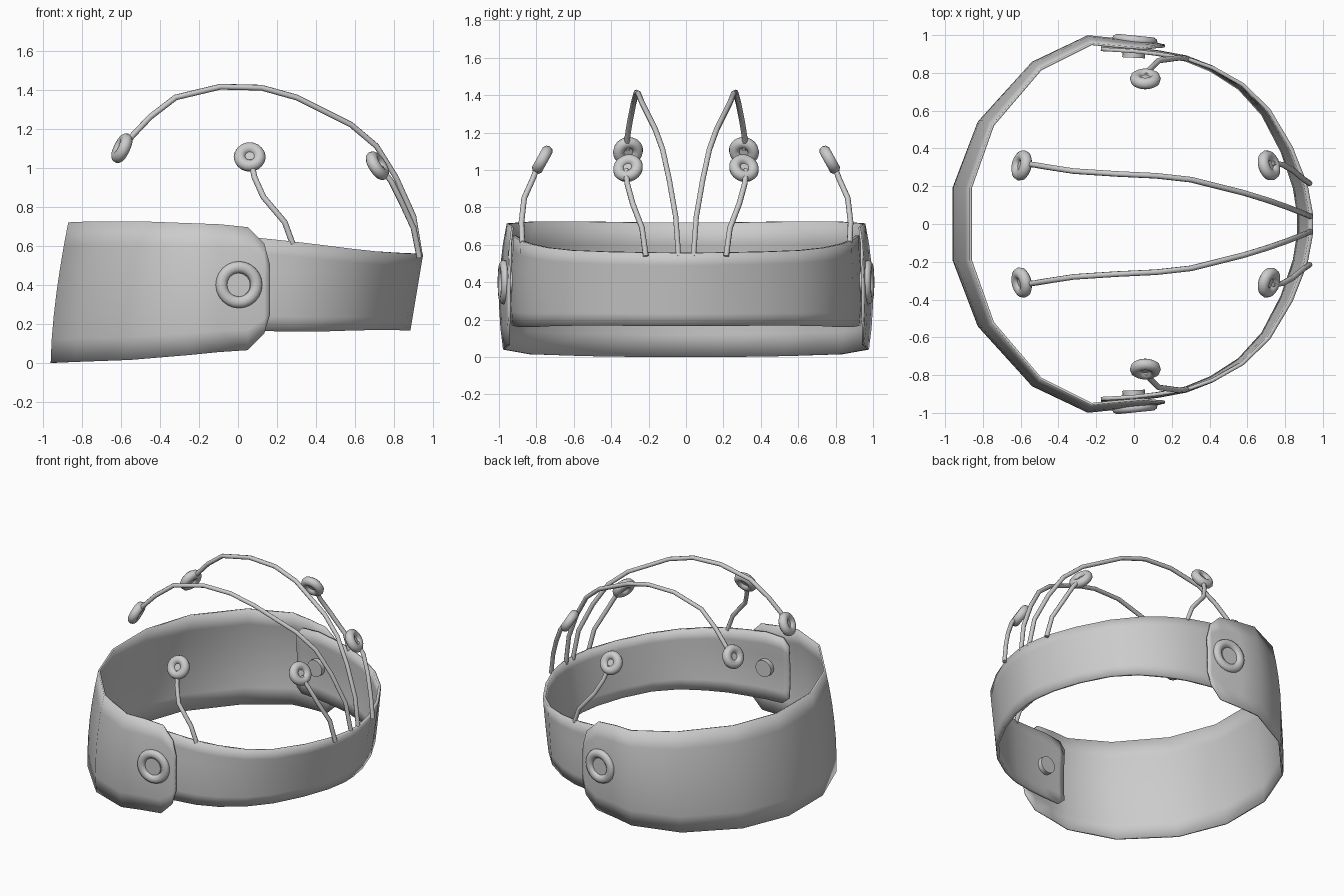
import bpy, math
from mathutils import Vector

if "Cube" in bpy.data.objects:
    bpy.data.objects.remove(bpy.data.objects["Cube"])


def smooth(ob, angle=50):
    bpy.ops.object.select_all(action='DESELECT')
    ob.select_set(True)
    bpy.context.view_layer.objects.active = ob
    bpy.ops.object.shade_smooth_by_angle(angle=math.radians(angle))


def sheet(name, half, section, rows, thick, offset):
    """Curved strip: half = (x, y, z_bottom, z_top) columns from the y end to the
    middle, mirrored across y; section(x, y, z) shapes the upright profile."""
    cols = [(x, -y, a, b) for x, y, a, b in half] + list(reversed(half))
    verts, faces = [], []
    for x, y, a, b in cols:
        for r in range(rows + 1):
            z = a + (b - a) * r / rows
            verts.append(section(x, y, z))
    n = rows + 1
    for c in range(len(cols) - 1):
        for r in range(rows):
            i = c * n + r
            faces.append((i, i + n, i + n + 1, i + 1))
    me = bpy.data.meshes.new(name)
    me.from_pydata(verts, [], faces)
    ob = bpy.data.objects.new(name, me)
    bpy.context.collection.objects.link(ob)
    mod = ob.modifiers.new("thickness", 'SOLIDIFY')
    mod.thickness = thick
    mod.offset = offset
    smooth(ob)
    return ob


# Front visor: widest near the bottom, leaning back toward the top
def visor_section(x, y, z):
    t = z / 0.72
    front = max(0.0, -x) / 0.96
    lean = 0.09 * t ** 1.6 * front
    bulge = 0.035 * (2 * t - 0.9) ** 2
    return (x + lean, y * (1 - bulge * (1 if x < 0.1 else 0.6)), z)


visor = [(0.165, 0.95, 0.25, 0.50), (0.135, 0.957, 0.15, 0.61),
         (0.05, 0.97, 0.065, 0.695), (-0.10, 0.985, 0.055, 0.71),
         (-0.25, 1.0, 0.04, 0.715), (-0.55, 0.86, 0.015, 0.725),
         (-0.83, 0.55, 0.005, 0.725), (-0.96, 0.20, 0.0, 0.72)]
sheet("visor", visor, visor_section, 6, 0.012, 1)


# Rear headband: flares outward toward the top at the back
def band_section(x, y, z):
    t = (z - 0.165) / 0.4
    back = (max(0.0, x) / 0.95) ** 2
    s = 1 - 0.07 * back * (1 - t)
    bulge = 1 + 0.012 * (1 - (2 * min(t, 1) - 1) ** 2) * (1 - back)
    return (x * s, y * s * bulge, z)


band = [(-0.175, 0.935, 0.21, 0.59), (-0.13, 0.933, 0.17, 0.64),
        (0.0, 0.925, 0.168, 0.65), (0.13, 0.91, 0.163, 0.638),
        (0.28, 0.885, 0.16, 0.622), (0.42, 0.835, 0.16, 0.605),
        (0.58, 0.745, 0.165, 0.585), (0.72, 0.61, 0.168, 0.57),
        (0.84, 0.41, 0.168, 0.562), (0.92, 0.21, 0.166, 0.558),
        (0.95, 0.05, 0.165, 0.556)]
sheet("headband", band, band_section, 6, 0.02, -1)


# Ring-shaped contact pad with a filled centre, facing along a direction
def pad(name, pos, facing):
    rot = Vector(facing).to_track_quat('Z', 'Y').to_euler()
    bpy.ops.mesh.primitive_torus_add(major_segments=20, minor_segments=10,
                                     major_radius=0.051, minor_radius=0.031,
                                     location=pos, rotation=rot)
    bpy.context.object.name = name
    smooth(bpy.context.object)
    bpy.ops.mesh.primitive_cylinder_add(vertices=16, radius=0.045, depth=0.022,
                                        location=pos, rotation=rot)
    bpy.context.object.name = name + "_centre"
    smooth(bpy.context.object)


# Thin bent arm along a path
def arm(name, pts):
    cu = bpy.data.curves.new(name, 'CURVE')
    cu.dimensions = '3D'
    cu.bevel_depth = 0.015
    cu.bevel_resolution = 2
    cu.use_fill_caps = True
    sp = cu.splines.new('POLY')
    sp.points.add(len(pts) - 1)
    for p, c in zip(sp.points, pts):
        p.co = (*c, 1)
    ob = bpy.data.objects.new(name, cu)
    bpy.context.collection.objects.link(ob)
    bpy.ops.object.select_all(action='DESELECT')
    ob.select_set(True)
    bpy.context.view_layer.objects.active = ob
    bpy.ops.object.convert(target='MESH')
    smooth(bpy.context.object)


# name: (arm path, pad position, pad facing)
arms = {
    "top_arm": ([(0.935, 0.04, 0.54), (0.90, 0.055, 0.75), (0.81, 0.09, 0.95),
                 (0.71, 0.125, 1.11), (0.58, 0.165, 1.22), (0.30, 0.235, 1.36),
                 (0.12, 0.255, 1.41), (-0.09, 0.265, 1.415), (-0.32, 0.28, 1.36),
                 (-0.45, 0.30, 1.26), (-0.54, 0.315, 1.165), (-0.585, 0.312, 1.11)],
                (-0.595, 0.31, 1.10), (0.87, -0.2, -0.42)),
    "back_arm": ([(0.93, 0.215, 0.54), (0.90, 0.235, 0.69), (0.84, 0.285, 0.82),
                  (0.785, 0.315, 0.93), (0.73, 0.32, 1.0)],
                 (0.715, 0.31, 1.01), (-0.78, -0.25, -0.5)),
    "side_arm": ([(0.28, 0.875, 0.61), (0.24, 0.88, 0.72), (0.13, 0.865, 0.85),
                  (0.085, 0.82, 0.95), (0.065, 0.785, 1.04)],
                 (0.06, 0.768, 1.055), (0.0, -0.87, -0.48)),
}

for side, s in (("right", -1), ("left", 1)):
    for name, (path, pos, facing) in arms.items():
        arm(f"{name}_{side}", [(x, s * y, z) for x, y, z in path])
        pad(f"{name}_pad_{side}", (pos[0], s * pos[1], pos[2]),
            (facing[0], s * facing[1], facing[2]))
    # Hinge ring outside the visor
    bpy.ops.mesh.primitive_torus_add(major_segments=24, minor_segments=10,
                                     major_radius=0.09, minor_radius=0.03,
                                     location=(0.005, s * 0.973, 0.4),
                                     rotation=(math.pi / 2, 0, -s * 0.1))
    ring = bpy.context.object
    ring.name = "hinge_ring_" + side
    ring.scale.z = 0.85
    smooth(ring)
    # Hinge button through to the inside of the band
    bpy.ops.mesh.primitive_cylinder_add(vertices=16, radius=0.06, depth=0.1,
                                        location=(0.0, s * 0.93, 0.4),
                                        rotation=(math.pi / 2, 0, -s * 0.05))
    bpy.context.object.name = "hinge_button_" + side
    smooth(bpy.context.object)
